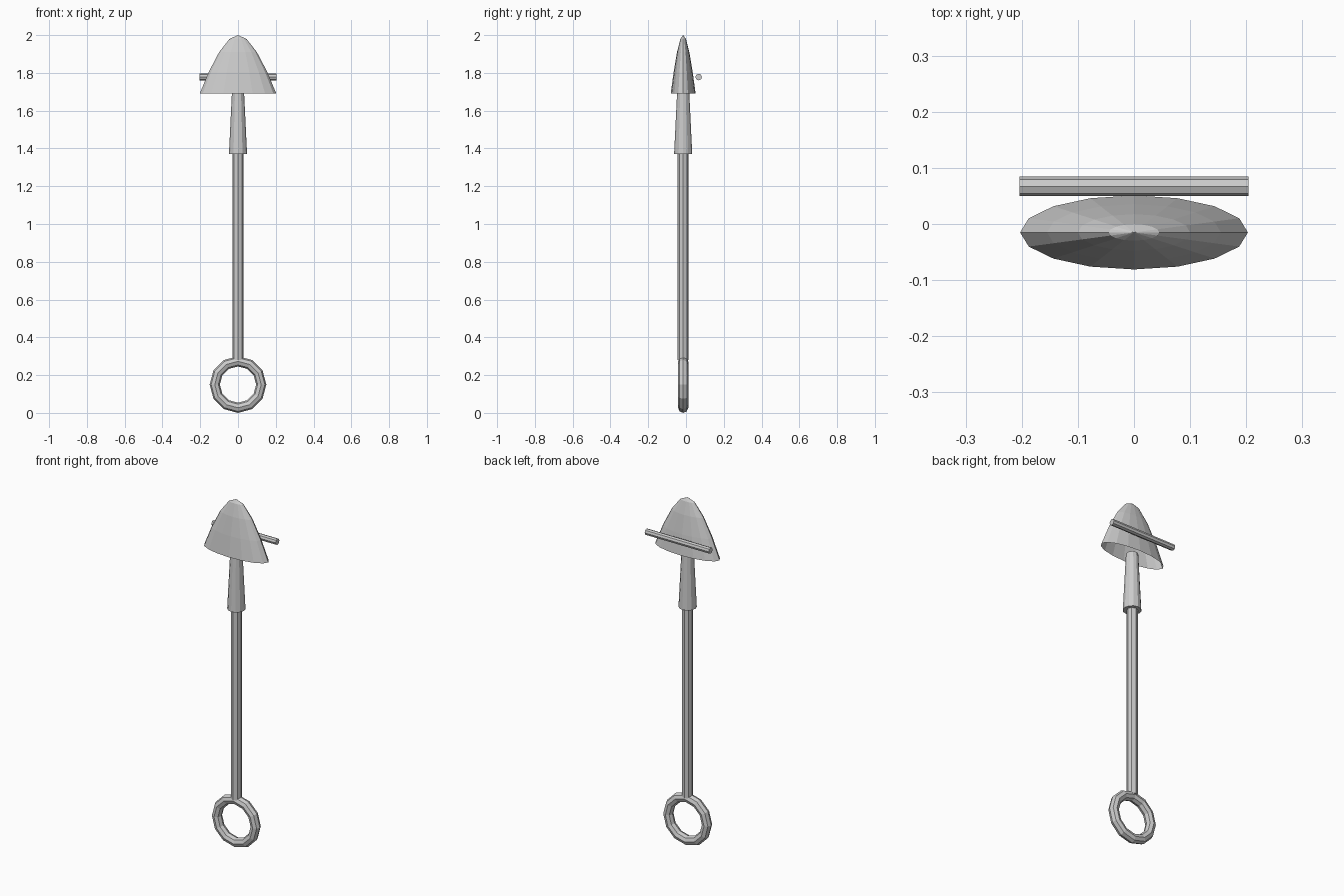
import bpy, bmesh, math
from mathutils import Matrix, Vector

cube = bpy.data.objects.get("Cube")
if cube:
    bpy.data.objects.remove(cube)

AXIS_Y = -0.015  # depth of the main shaft line

steel = bpy.data.materials.new("light grey metal")
steel.use_nodes = True
steel.diffuse_color = (0.6, 0.6, 0.6, 1)
steel.node_tree.nodes["Principled BSDF"].inputs["Base Color"].default_value = (0.6, 0.6, 0.6, 1)


def finish(name, bm, location):
    mesh = bpy.data.meshes.new(name)
    bm.to_mesh(mesh)
    bm.free()
    mesh.materials.append(steel)
    obj = bpy.data.objects.new(name, mesh)
    obj.location = location
    bpy.context.collection.objects.link(obj)
    return obj


def rod(name, center, length, r_bottom, r_top, sides, turn=Matrix()):
    bm = bmesh.new()
    bmesh.ops.create_cone(bm, cap_ends=True, segments=sides, radius1=r_bottom,
                          radius2=r_top, depth=length, matrix=turn)
    return finish(name, bm, center)


def spun(name, points, axis, steps, location, scale=(1, 1, 1), closed=False):
    """Revolve a profile about an axis."""
    bm = bmesh.new()
    verts = [bm.verts.new(p) for p in points]
    edges = [bm.edges.new(pair) for pair in zip(verts, verts[1:])]
    if closed:
        edges.append(bm.edges.new((verts[-1], verts[0])))
    bmesh.ops.spin(bm, geom=verts + edges, cent=(0, 0, 0), axis=axis,
                   angle=math.tau, steps=steps, use_duplicate=False)
    bmesh.ops.remove_doubles(bm, verts=bm.verts, dist=0.0005)
    bmesh.ops.scale(bm, vec=Vector(scale), verts=bm.verts)
    bmesh.ops.recalc_face_normals(bm, faces=bm.faces)
    return finish(name, bm, location)


# Shaft and tapered sleeve
rod("shaft", (0, AXIS_Y, 0.985), 1.41, 0.029, 0.029, 8)
rod("sleeve", (0, AXIS_Y, 1.535), 0.33, 0.048, 0.032, 12)

# Flattened hollow head, open underneath
profile = [(0.203, 0, 1.69), (0.155, 0, 1.805), (0.1, 0, 1.91), (0.045, 0, 1.98), (0, 0, 2.0)]
spun("head", profile, (0, 0, 1), 16, (0, AXIS_Y, 0), scale=(1, 0.325, 1))

# Cross bar behind the head
rod("cross_bar", (0, 0.067, 1.778), 0.408, 0.0175, 0.0175, 8, Matrix.Rotation(math.pi / 2, 4, "Y"))

# Pull ring at the foot
section = [(0.123 + 0.027 * math.cos(a), 0.027 * math.sin(a), 0)
           for a in (math.tau * i / 8 for i in range(8))]
spun("ring", section, (0, 1, 0), 12, (0, AXIS_Y, 0.15), closed=True)
